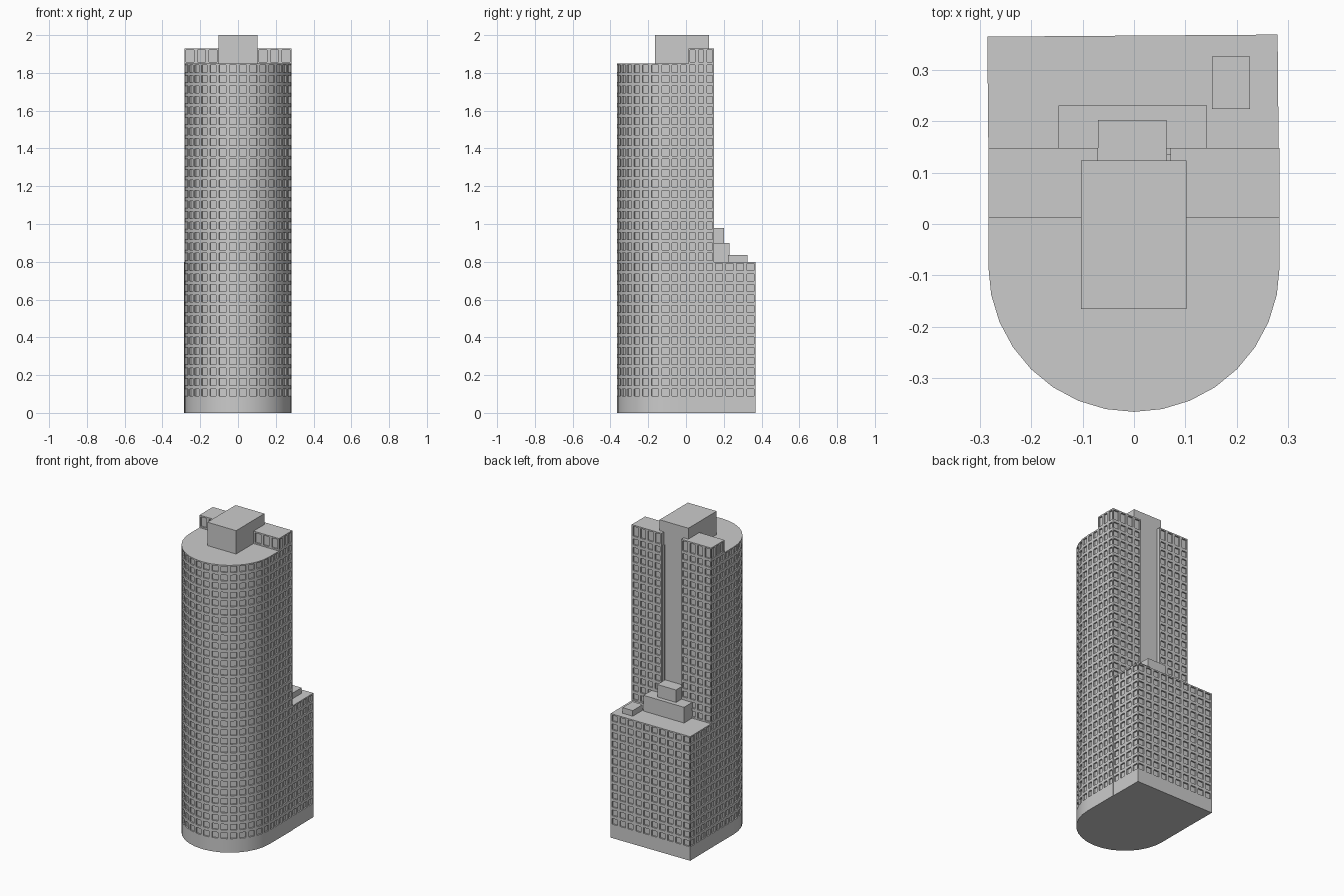
import bpy, bmesh, math

if "Cube" in bpy.data.objects:
    bpy.data.objects.remove(bpy.data.objects["Cube"])

START, PITCH = 0.08, 0.0553          # first storey height and storey spacing
def level(i):
    return START + PITCH * i


def finish(name, bm):
    me = bpy.data.meshes.new(name)
    bm.to_mesh(me)
    bm.free()
    ob = bpy.data.objects.new(name, me)
    bpy.context.collection.objects.link(ob)
    bpy.ops.object.select_all(action='DESELECT')
    ob.select_set(True)
    bpy.context.view_layer.objects.active = ob
    bpy.ops.object.shade_smooth_by_angle(angle=math.radians(25))
    return ob


def body(name, outline, zs, plain_rows=(), bottom=False):
    """Prism from a CCW outline of (x, y, window columns on edge to next point)."""
    pts, windowed = [], []
    for i, (x, y, cols) in enumerate(outline):
        nx, ny, _ = outline[(i + 1) % len(outline)]
        n = max(cols, 1)
        for k in range(n):
            pts.append((x + (nx - x) * k / n, y + (ny - y) * k / n))
            windowed.append(cols > 0)
    bm = bmesh.new()
    rings = [[bm.verts.new((x, y, z)) for x, y in pts] for z in zs]
    panes, n = [], len(pts)
    for r in range(len(zs) - 1):
        for i in range(n):
            j = (i + 1) % n
            f = bm.faces.new((rings[r][i], rings[r][j], rings[r + 1][j], rings[r + 1][i]))
            if windowed[i] and r not in plain_rows:
                panes.append(f)
    bm.faces.new(rings[-1])
    if bottom:
        bm.faces.new(rings[0][::-1])
    bm.normal_update()
    # window frames, then recessed panes
    bmesh.ops.inset_individual(bm, faces=panes, thickness=0.009, use_even_offset=True)
    bm.normal_update()
    bmesh.ops.inset_individual(bm, faces=panes, thickness=0.0, depth=-0.009)
    return finish(name, bm)


def box(name, x0, x1, y0, y1, z0, z1):
    return body(name, [(x0, y0, 0), (x1, y0, 0), (x1, y1, 0), (x0, y1, 0)], [z0, z1], bottom=True)


# Rounded front, one window column per facet
R, CY, BACK = 0.283, -0.082, 0.148
arc = []
for i in range(17):
    a = math.pi + math.pi * i / 16
    arc.append((R * math.cos(a), CY + R * math.sin(a), 1 if i < 16 else 5))

# Lower storeys: rounded front plus rear annex
lower = arc + [(R, BACK, 0), (0.281, BACK, 4), (0.279, 0.368, 10),
               (-0.285, 0.364, 4), (-R, BACK, 5)]
body("lower_storeys", lower, [0] + [level(i) for i in range(14)], plain_rows=(0,), bottom=True)

# Upper tower with shallow rear recess
upper = arc + [(R, BACK, 4), (0.072, BACK, 0), (0.072, 0.135, 0), (0.063, 0.135, 0),
               (0.063, 0.123, 0), (-0.07, 0.123, 0), (-0.07, BACK, 4), (-R, BACK, 5)]
body("upper_tower", upper, [level(i) for i in range(13, 33)])

# Raised top storey on the two rear wings
ROOF = level(32)
right = [(0.071, 0.012, 0), (0.103, 0.012, 3), (R, 0.012, 3), (R, BACK, 4), (0.071, BACK, 0)]
left = [(-R, 0.012, 3), (-0.103, 0.012, 0), (-0.07, 0.012, 0), (-0.07, BACK, 4), (-R, BACK, 3)]
body("right_top_storey", right, [ROOF, 1.93])
body("left_top_storey", left, [ROOF, 1.93])

# Rooftop blocks
box("penthouse", -0.103, 0.102, -0.165, 0.123, ROOF, 2.0)
A = level(13)
box("annex_roof_block", -0.147, 0.142, BACK - 0.002, 0.23, A, 0.90)
box("annex_roof_upper_block", -0.07, 0.063, 0.123, 0.202, A, 0.98)
box("annex_roof_vent", 0.152, 0.225, 0.223, 0.325, A, 0.835)
